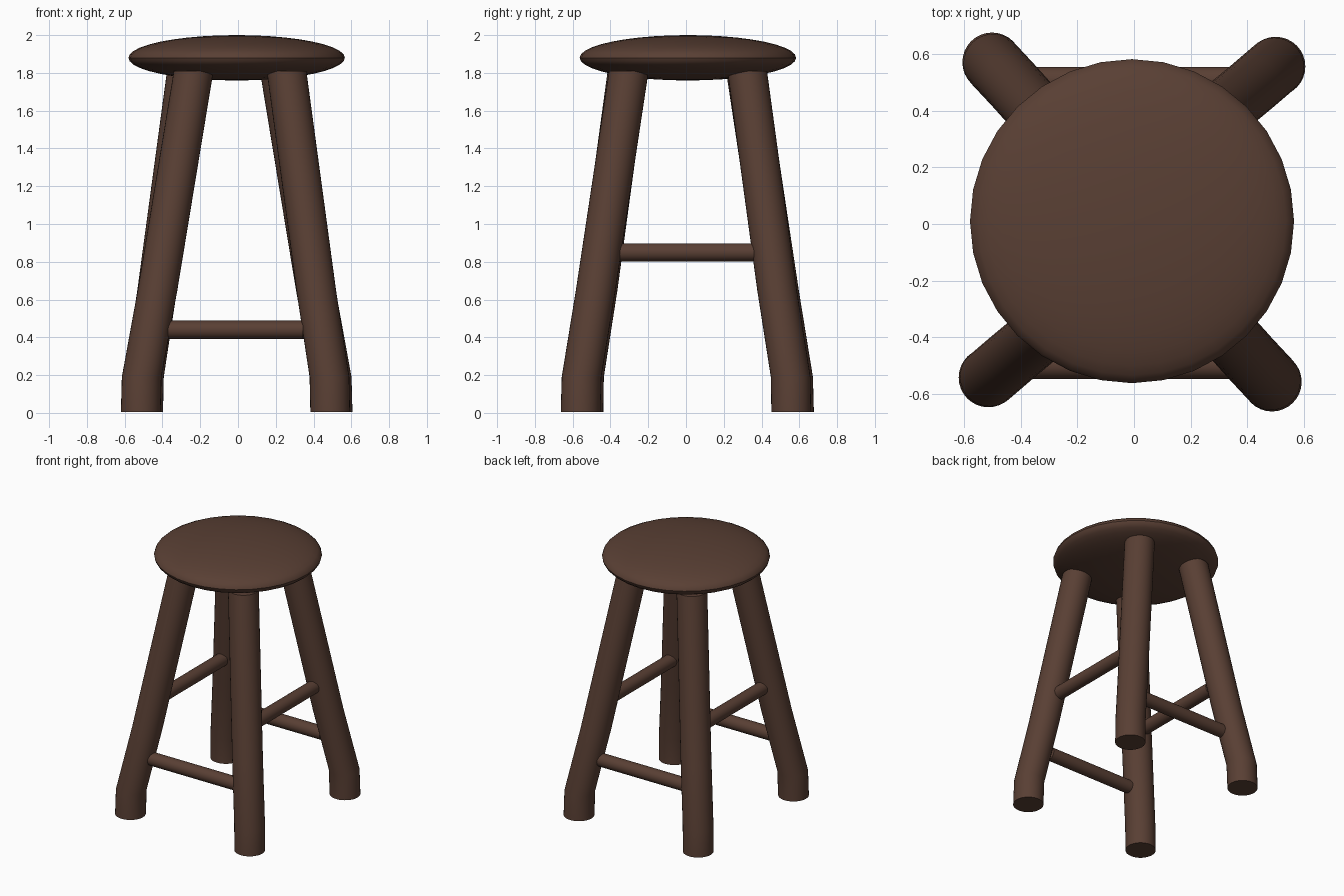
import bpy, bmesh, math
from mathutils import Vector

if "Cube" in bpy.data.objects:
    bpy.data.objects.remove(bpy.data.objects["Cube"])

CX, CY = -0.007, 0.007   # axis of half-turn symmetry

wood = bpy.data.materials.new("dark_wood")
wood.diffuse_color = (0.10, 0.05, 0.034, 1)
wood.use_nodes = True
wood.node_tree.nodes["Principled BSDF"].inputs["Base Color"].default_value = wood.diffuse_color


def finish(ob, name):
    ob.name = name
    ob.data.materials.append(wood)
    bpy.ops.object.select_all(action='DESELECT')
    ob.select_set(True)
    bpy.context.view_layer.objects.active = ob
    bpy.ops.object.shade_smooth_by_angle(angle=math.radians(35))


def leg(name, path, radius=0.105, sides=32):
    """Tube of level rings swept along the path, closed at both ends."""
    bm = bmesh.new()
    rings = []
    for x, y, z in path:
        rings.append([bm.verts.new((x + radius * math.cos(2 * math.pi * i / sides),
                                    y + radius * math.sin(2 * math.pi * i / sides), z))
                      for i in range(sides)])
    for a, b in zip(rings, rings[1:]):
        for i in range(sides):
            j = (i + 1) % sides
            bm.faces.new((a[i], a[j], b[j], b[i]))
    bm.faces.new(rings[0][::-1])
    bm.faces.new(rings[-1])
    me = bpy.data.meshes.new(name)
    bm.to_mesh(me)
    bm.free()
    ob = bpy.data.objects.new(name, me)
    bpy.context.collection.objects.link(ob)
    finish(ob, name)


def half_turn(path):
    return [(2 * CX - x, 2 * CY - y, z) for x, y, z in path]


def rung(name, a, b, radius=0.048):
    a, b = Vector(a), Vector(b)
    bpy.ops.mesh.primitive_cylinder_add(
        vertices=24, radius=radius, depth=(b - a).length, location=(a + b) / 2,
        rotation=(b - a).to_track_quat('Z', 'Y').to_euler())
    finish(bpy.context.object, name)


# Seat: flattened round disc
bpy.ops.mesh.primitive_uv_sphere_add(segments=32, ring_count=20, radius=1,
                                     location=(CX, CY + 0.003, 1.88))
seat = bpy.context.object
seat.scale = (0.573, 0.573, 0.12)
bpy.ops.object.transform_apply(location=False, rotation=False, scale=True)
finish(seat, "seat")

# Legs: short upright foot, then splayed up into the seat
front_left = [(-0.515, -0.543, 0.005), (-0.51, -0.54, 0.19),
              (-0.426, -0.468, 0.65), (-0.235, -0.31, 1.81)]
front_right = [(0.488, -0.558, 0.005), (0.484, -0.553, 0.19),
               (0.414, -0.478, 0.65), (0.257, -0.303, 1.81)]
leg("front_left_leg", front_left)
leg("front_right_leg", front_right)
leg("back_right_leg", half_turn(front_left))
leg("back_left_leg", half_turn(front_right))

# Rungs: low at front and back, higher at the sides
rung("front_rung", (-0.37, -0.5, 0.44), (0.345, -0.5, 0.44))
rung("back_rung", (-0.37, 0.508, 0.44), (0.355, 0.508, 0.44))
rung("left_rung", (-0.39, -0.36, 0.85), (-0.39, 0.365, 0.85))
rung("right_rung", (0.376, -0.36, 0.85), (0.376, 0.365, 0.85))
